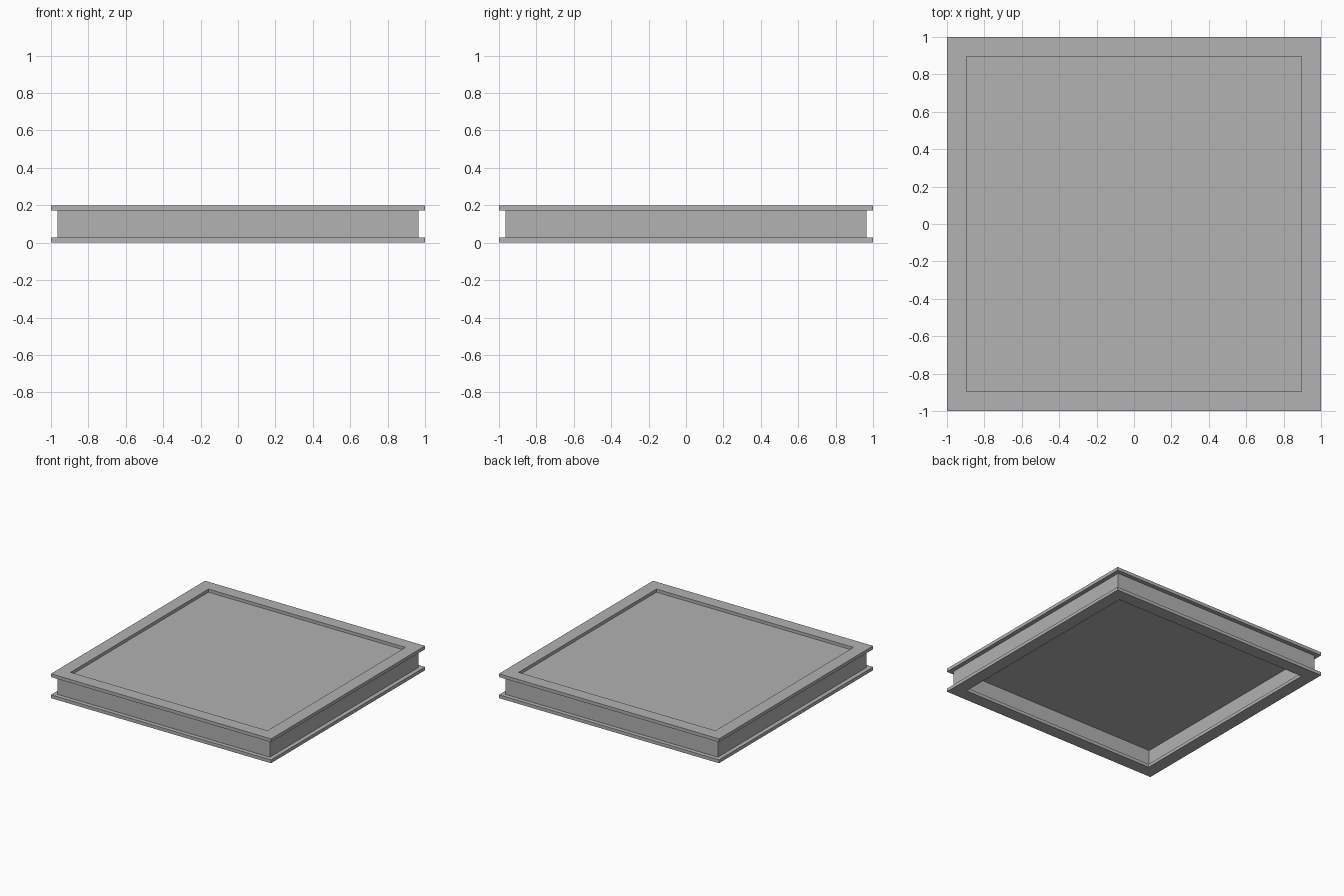
import bpy, bmesh

cube = bpy.data.objects.get("Cube")
if cube:
    bpy.data.objects.remove(cube, do_unlink=True)

OUTER, INNER = 1.0, 0.895          # flange edges
WEB_OUT, WEB_IN = 0.965, 0.93      # web faces
HEIGHT, FLANGE = 0.2, 0.027
TOP_UNDER = HEIGHT - FLANGE

grey = bpy.data.materials.new("plain_grey")
grey.use_nodes = True
colour = (0.445, 0.445, 0.445, 1)
grey.diffuse_color = colour
grey.node_tree.nodes["Principled BSDF"].inputs["Base Color"].default_value = colour


def finish(name, bm):
    bmesh.ops.recalc_face_normals(bm, faces=bm.faces)
    mesh = bpy.data.meshes.new(name)
    bm.to_mesh(mesh)
    bm.free()
    mesh.materials.append(grey)
    obj = bpy.data.objects.new(name, mesh)
    bpy.context.collection.objects.link(obj)
    return obj


def square_sweep(name, profile):
    """Sweep a closed (distance, height) profile round a mitred square."""
    bm = bmesh.new()
    corners = [(1, 1), (-1, 1), (-1, -1), (1, -1)]
    rings = [[bm.verts.new((sx * r, sy * r, z)) for r, z in profile]
             for sx, sy in corners]
    n = len(profile)
    for a in range(4):
        here, there = rings[a], rings[(a + 1) % 4]
        for i in range(n):
            j = (i + 1) % n
            bm.faces.new((here[i], here[j], there[j], there[i]))
    return finish(name, bm)


# Mitred I-beam frame
square_sweep("beam_frame", [
    (OUTER, 0), (OUTER, FLANGE), (WEB_OUT, FLANGE),
    (WEB_OUT, TOP_UNDER), (OUTER, TOP_UNDER), (OUTER, HEIGHT),
    (INNER, HEIGHT), (INNER, TOP_UNDER), (WEB_IN, TOP_UNDER),
    (WEB_IN, FLANGE), (INNER, FLANGE), (INNER, 0),
])

# Thin panel closing the opening, level with the underside of the top flange
bm = bmesh.new()
bmesh.ops.create_cube(bm, size=1)
thickness = 0.002
for v in bm.verts:
    v.co.x *= 2 * INNER
    v.co.y *= 2 * INNER
    v.co.z = TOP_UNDER + (thickness if v.co.z > 0 else 0)
finish("floor_panel", bm)
